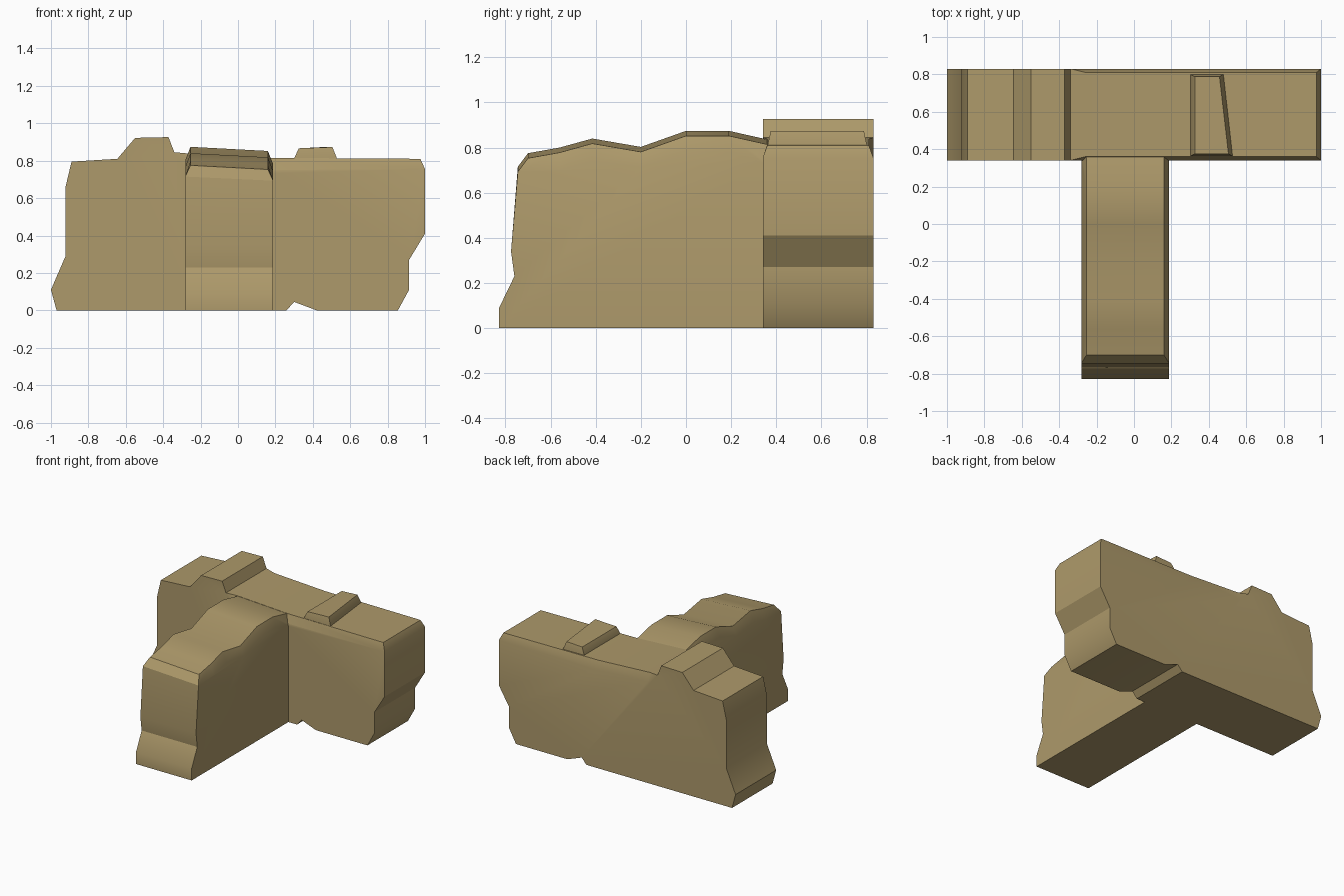
import bpy, bmesh, math

if "Cube" in bpy.data.objects:
    bpy.data.objects.remove(bpy.data.objects["Cube"])

stone = bpy.data.materials.new("sandstone")
stone.diffuse_color = (0.42, 0.32, 0.145, 1)
stone.use_nodes = True
stone.node_tree.nodes["Principled BSDF"].inputs["Base Color"].default_value = stone.diffuse_color


def make_object(name, bm):
    bmesh.ops.remove_doubles(bm, verts=bm.verts, dist=0.0005)
    bmesh.ops.recalc_face_normals(bm, faces=bm.faces)
    me = bpy.data.meshes.new(name)
    bm.to_mesh(me)
    bm.free()
    me.materials.append(stone)
    ob = bpy.data.objects.new(name, me)
    bpy.context.collection.objects.link(ob)
    return ob


def chamfered_block(name, base, outer, top, place):
    """Extruded profile: base chain closes the outer ridge; top is the inset ridge."""
    bm = bmesh.new()
    b, o, t = [], [], []
    for side in (0, 1):
        b.append([bm.verts.new(place(side, a, z, 0, 0)) for a, z in base])
        o.append([bm.verts.new(place(side, a, z, 0, 1)) for a, z in outer])
        t.append([bm.verts.new(place(side, a, z, i, 1)) for a, z, i in top])
        bm.faces.new(o[side] + b[side])
        for k in range(len(outer) - 1):
            bm.faces.new((o[side][k], o[side][k + 1], t[side][k + 1], t[side][k]))
    chain = [[o[s][-1]] + b[s] + [o[s][0]] for s in (0, 1)]
    for row in (chain, t):
        for k in range(len(row[0]) - 1):
            bm.faces.new((row[0][k], row[0][k + 1], row[1][k + 1], row[1][k]))
    for k in (0, -1):
        bm.faces.new((o[0][k], o[1][k], t[1][k], t[0][k]))
    return make_object(name, bm)


# Rear wall: profile in xz, running along y; only the right part is chamfered
wall = chamfered_block(
    "rear_wall",
    [(1, 0.41), (0.915, 0.27), (0.915, 0.11), (0.855, 0), (0.42, 0), (0.30, 0.045),
     (0.26, 0), (-0.97, 0), (-1, 0.11), (-0.922, 0.29), (-0.922, 0.66), (-0.89, 0.795),
     (-0.645, 0.81), (-0.55, 0.922), (-0.372, 0.926)],
    [(-0.34, 0.845), (-0.26, 0.775), (0.18, 0.75), (1, 0.755)],
    [(-0.34, 0.845, 0), (-0.26, 0.838, 0.02), (0.17, 0.815, 0.02), (0.975, 0.81, 0.02)],
    lambda s, a, z, i, r: (a, 0.83 - i if s else 0.34 + i, z))

# Front wall: profile in yz, with a top that tilts down to the right
stem = chamfered_block(
    "front_wall",
    [(0.42, 0), (-0.828, 0), (-0.828, 0.09), (-0.76, 0.23), (-0.775, 0.34)],
    [(-0.745, 0.715), (-0.56, 0.722), (-0.415, 0.765), (-0.20, 0.735), (0, 0.803),
     (0.19, 0.803), (0.34, 0.755), (0.42, 0.725)],
    [(-0.70, 0.775, 0.028), (-0.56, 0.80, 0.028), (-0.415, 0.84, 0.028),
     (-0.20, 0.803, 0.028), (0, 0.874, 0.028), (0.19, 0.874, 0.028),
     (0.36, 0.836, 0.028), (0.42, 0.81, 0.028)],
    lambda s, a, z, i, r: (0.188 - i if s else -0.282 + i, a, z - 0.022 * s * r))

# Raised slab on the right, with one slanted side
bm = bmesh.new()
for y, base_right, top_right, inset in ((0.363, 0.527, 0.505, 0.012), (0.80, 0.478, 0.457, -0.012)):
    for p in ((0.30, y, 0.78), (base_right, y, 0.78), (0.30, y, 0.812), (base_right, y, 0.818),
              (0.325, y + inset, 0.866), (top_right, y + inset, 0.873)):
        bm.verts.new(p)
bmesh.ops.convex_hull(bm, input=bm.verts)
slab = make_object("raised_slab", bm)

# Merge the front wall into the rear wall
bpy.context.view_layer.objects.active = wall
mod = wall.modifiers.new("union", 'BOOLEAN')
mod.operation, mod.solver, mod.object = 'UNION', 'EXACT', stem
bpy.ops.object.modifier_apply(modifier=mod.name)
bpy.data.objects.remove(stem)
wall.name = "wall_junction"

for ob in (wall, slab):
    bpy.ops.object.select_all(action='DESELECT')
    ob.select_set(True)
    bpy.context.view_layer.objects.active = ob
    bpy.ops.object.shade_smooth_by_angle(angle=math.radians(30))
